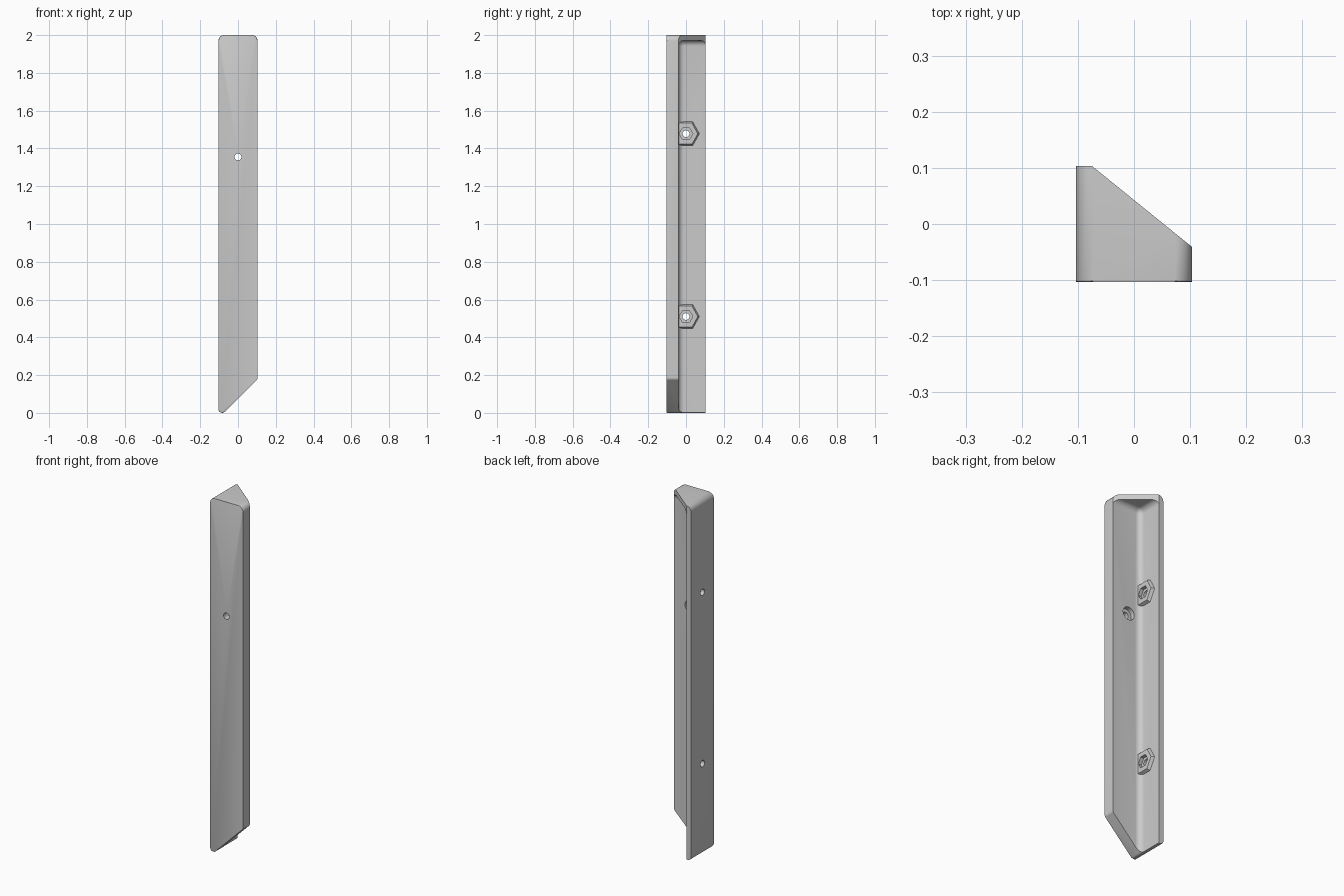
import bpy, bmesh, math
from mathutils import Vector, Matrix

if "Cube" in bpy.data.objects:
    bpy.data.objects.remove(bpy.data.objects["Cube"])

HALF = 0.1035      # half width and half depth
PLATE = -0.041     # back face of the front plate
WALL = -0.075      # inner face of the side wall

grey = bpy.data.materials.new("light_grey")
grey.use_nodes = True
grey.diffuse_color = (0.6, 0.6, 0.6, 1)
grey.node_tree.nodes["Principled BSDF"].inputs["Base Color"].default_value = (0.6, 0.6, 0.6, 1)


def finish(name, bm):
    bmesh.ops.recalc_face_normals(bm, faces=bm.faces)
    mesh = bpy.data.meshes.new(name)
    bm.to_mesh(mesh)
    bm.free()
    mesh.materials.append(grey)
    obj = bpy.data.objects.new(name, mesh)
    bpy.context.collection.objects.link(obj)
    return obj


def round_corners(corners, steps=8):
    """Replace each (x, z, radius) corner with an arc."""
    pts = [Vector((x, 0, z)) for x, z, r in corners]
    out = []
    for i, p in enumerate(pts):
        r = corners[i][2]
        a = (pts[i - 1] - p).normalized()
        b = (pts[(i + 1) % len(pts)] - p).normalized()
        half = a.angle(b) / 2
        reach = r / math.tan(half)
        centre = p + (a + b).normalized() * (r / math.sin(half))
        start = (p + a * reach - centre).normalized()
        end = (p + b * reach - centre).normalized()
        for k in range(steps + 1):
            out.append(centre + start.slerp(end, k / steps).normalized() * r)
    return out


def prism(lower, upper):
    """Closed solid between two matching loops."""
    bm = bmesh.new()
    lo = [bm.verts.new(p) for p in lower]
    hi = [bm.verts.new(p) for p in upper]
    bm.faces.new(lo)
    bm.faces.new(hi[::-1])
    for i in range(len(lo)):
        bm.faces.new((lo[i - 1], lo[i], hi[i], hi[i - 1]))
    return bm


def rod(name, centre, axis, radius, depth, sides):
    bm = bmesh.new()
    turn = Matrix.Rotation(math.pi / 2, 4, "Y" if axis == "X" else "X")
    bmesh.ops.create_cone(bm, cap_ends=True, segments=sides, radius1=radius, radius2=radius,
                          depth=depth, matrix=Matrix.Translation(centre) @ turn)
    return finish(name, bm)


def combine(target, tool, operation):
    mod = target.modifiers.new(operation.lower(), "BOOLEAN")
    mod.operation = operation
    mod.solver = "EXACT"
    mod.object = tool
    tool.hide_render = True
    bpy.context.view_layer.objects.active = target
    bpy.ops.object.modifier_apply(modifier=mod.name)
    bpy.data.objects.remove(tool)


# Solid body: rounded outline with a slanted lower end
outline = round_corners([(-HALF, 2, 0.03), (HALF, 2, 0.03), (HALF, 0.179, 0.02), (-HALF, -0.028, 0.02)])
body = prism([p + Vector((0, -HALF, 0)) for p in outline],
             [p + Vector((0, HALF, 0)) for p in outline])
front_edges = [e for e in body.edges if all(v.co.y < 0 for v in e.verts)]
bmesh.ops.bevel(body, geom=front_edges, offset=0.004, segments=2, profile=0.5, affect="EDGES")

# Diagonal cut across the back
bmesh.ops.bisect_plane(body, geom=body.verts[:] + body.edges[:] + body.faces[:],
                       plane_co=(HALF, PLATE, 0),
                       plane_no=(HALF - PLATE, HALF - WALL, 0), clear_outer=True)
bmesh.ops.holes_fill(body, edges=[e for e in body.edges if e.is_boundary], sides=0)
bracket = finish("bracket_body", body)

# Hollow with filleted inner corners, leaving plate, side wall and top cap
hollow = bmesh.new()
low, high = Vector((WALL, PLATE, -0.3)), Vector((0.4, 0.4, 1.972))
bmesh.ops.create_cube(hollow, size=1, matrix=Matrix.Translation((low + high) / 2)
                      @ Matrix.Diagonal((*(high - low), 1)))


def inner_sides(edge):
    a, b = (v.co for v in edge.verts)
    return sum((max(a.x, b.x) < 0, max(a.y, b.y) < 0, min(a.z, b.z) > 1))


bmesh.ops.bevel(hollow, geom=[e for e in hollow.edges if inner_sides(e) == 2],
                offset=0.03, segments=7, profile=0.5, affect="EDGES")
combine(bracket, finish("hollow_cutter", hollow), "DIFFERENCE")

# Side wall bosses with nut pockets and through holes
BOSS = -0.058
shape = [(-0.05, -0.068), (0.038, -0.068), (0.076, 0), (0.038, 0.068), (-0.05, 0.068)]
for z in (0.51, 1.478):
    base = [Vector((WALL - 0.01, y, z + dz)) for y, dz in shape]
    face = [Vector((BOSS, y * 0.82 if y > 0 else y, z + dz * 0.82)) for y, dz in shape]
    combine(bracket, finish("boss", prism(base, face)), "UNION")
    combine(bracket, rod("nut_pocket", (BOSS, 0, z), "X", 0.036, 0.04, 6), "DIFFERENCE")
    combine(bracket, rod("side_hole", (-0.09, 0, z), "X", 0.018, 0.1, 24), "DIFFERENCE")

# Front plate hole with a round recess behind
combine(bracket, rod("plate_recess", (0, PLATE, 1.355), "Y", 0.036, 0.05, 24), "DIFFERENCE")
combine(bracket, rod("plate_hole", (0, -0.08, 1.355), "Y", 0.018, 0.12, 24), "DIFFERENCE")

bpy.ops.object.select_all(action="DESELECT")
bracket.select_set(True)
bpy.context.view_layer.objects.active = bracket
bpy.ops.object.shade_smooth_by_angle(angle=math.radians(30))
